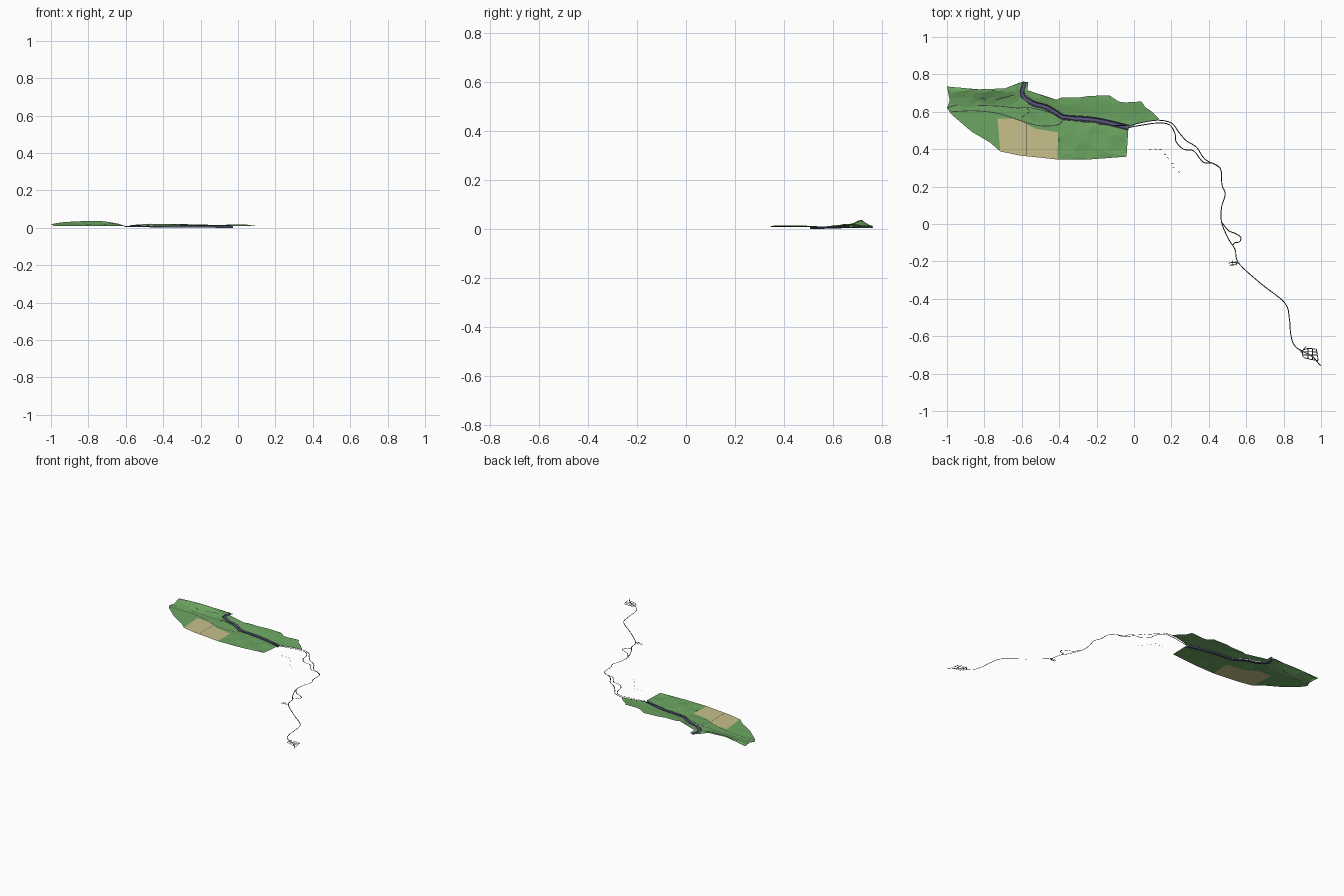
import bpy, math, random
from mathutils import Vector
from mathutils.geometry import delaunay_2d_cdt

if "Cube" in bpy.data.objects:
    bpy.data.objects.remove(bpy.data.objects["Cube"])

random.seed(4)


def material(name, rgb):
    m = bpy.data.materials.new(name)
    m.diffuse_color = (*rgb, 1)
    m.use_nodes = True
    m.node_tree.nodes["Principled BSDF"].inputs["Base Color"].default_value = m.diffuse_color
    return m


GRASS = material("grass", (0.15, 0.38, 0.12))
SAND = material("dry_field", (0.58, 0.53, 0.26))
WATER = material("water", (0.10, 0.10, 0.22))
TARMAC = material("tarmac", (0.04, 0.04, 0.045))

OUTLINE = [(-1, .735), (-.83, .72), (-.69, .725), (-.60, .76), (-.565, .76), (-.57, .715),
           (-.415, .665), (-.39, .675), (-.30, .675), (-.24, .685), (-.13, .687), (-.083, .655),
           (-.05, .65), (.04, .655), (.06, .625), (.09, .605), (.136, .56), (.02, .54),
           (-.03, .51), (-.04, .36), (-.24, .345), (-.41, .345), (-.61, .366), (-.715, .388),
           (-.77, .436), (-.87, .495), (-.976, .586), (-1, .62), (-.985, .66)]
FIELD = [(-.73, .564), (-.63, .564), (-.53, .51), (-.405, .49), (-.41, .345), (-.61, .366), (-.715, .388)]
RIVER = [(-.583, .76), (-.597, .69), (-.54, .645), (-.47, .625), (-.41, .59), (-.37, .57),
         (-.24, .56), (-.15, .545), (-.03, .515)]


def inside(p, poly):
    hit = False
    for (x1, y1), (x2, y2) in zip(poly, poly[1:] + poly[:1]):
        if (y1 > p[1]) != (y2 > p[1]) and p[0] < (x2 - x1) * (p[1] - y1) / (y2 - y1) + x1:
            hit = not hit
    return hit


def distance(p, path):
    p, best = Vector(p), 9
    for a, b in zip(path, path[1:]):
        a, b = Vector(a), Vector(b)
        t = (p - a).dot(b - a) / (b - a).length_squared
        best = min(best, (p - a.lerp(b, min(1, max(0, t)))).length)
    return best


def ramp(x, keys):
    for (a, u), (b, v) in zip(keys, keys[1:]):
        if a <= x <= b:
            return u + (v - u) * (x - a) / (b - a)
    return 0


def height(x, y):
    # north-west ridge, northern hills and rolling southern ground, flattened at the river
    h = ramp(x, [(-1, .014), (-.95, .022), (-.8, .031), (-.68, .025), (-.58, 0)]) * max(0, 1 - abs(y - .715) / .065)
    if x > -.57:
        h += ramp(x, [(-.57, .014), (-.3, .011), (-.1, .006), (.03, .011), (.14, 0)]) * \
            max(0, min(1, (y - .57) / .08))
    if x > -.4 and y < .52:
        h += .0035 * (1 + math.sin(31 * x + 9 * y) * math.cos(37 * y - 8 * x))
    return .009 + h * min(1, distance((x, y), RIVER) / .05)


def smooth(path, n=4):
    pts = [Vector(p) for p in path]
    pts = [2 * pts[0] - pts[1]] + pts + [2 * pts[-1] - pts[-2]]
    out = []
    for a, b, c, d in zip(pts, pts[1:], pts[2:], pts[3:]):
        for i in range(n):
            t = i / n
            out.append(.5 * (2 * b + (c - a) * t + (2 * a - 5 * b + 4 * c - d) * t * t
                             + (3 * b - a - 3 * c + d) * t ** 3))
    return out + [pts[-2]]


def offset(path, d):
    pts = [Vector(p) for p in path]
    res = []
    for i, p in enumerate(pts):
        t = (pts[min(i + 1, len(pts) - 1)] - pts[max(i - 1, 0)]).normalized()
        res.append(p + Vector((-t.y, t.x)) * d)
    return res


def mesh_object(name, verts, faces, mats):
    me = bpy.data.meshes.new(name)
    me.from_pydata(verts, [], faces)
    for m in mats:
        me.materials.append(m)
    ob = bpy.data.objects.new(name, me)
    bpy.context.collection.objects.link(ob)
    return ob


def roads(name, paths, width=.005, n=4):
    verts, faces = [], []
    for path in paths:
        mid = smooth(path, n)
        k = len(verts)
        for l, r in zip(offset(mid, width / 2), offset(mid, -width / 2)):
            on_land = inside((l + r) / 2, OUTLINE)
            for q in (r, l):
                verts.append((q.x, q.y, (height(*q) if on_land else .009) + .001))
        faces += [(k + 2 * i, k + 2 * i + 2, k + 2 * i + 3, k + 2 * i + 1) for i in range(len(mid) - 1)]
    return mesh_object(name, verts, faces, [TARMAC])


# terrain: faceted sheet with a field and an open river channel
course = smooth(RIVER, 3)
bank_l, bank_r = offset(course, .011), offset(course, -.011)
channel = [tuple(p) for p in bank_l + bank_r[::-1]]
points, edges = [], []
for loop in (OUTLINE, FIELD, channel):
    k, n = len(points), len(loop)
    points += [Vector(p) for p in loop]
    edges += [(k + i, k + (i + 1) % n) for i in range(n)]
for i in range(29):
    for j in range(11):
        p = (-.99 + .04 * i + random.uniform(-.012, .012), .35 + .04 * j + random.uniform(-.012, .012))
        if inside(p, OUTLINE) and not inside(p, channel):
            points.append(Vector(p))
flat, _, tris, *_ = delaunay_2d_cdt(points, edges, [], 0, 1e-5)
kept, slots = [], []
for t in tris:
    c = sum((flat[i] for i in t), Vector((0, 0))) / 3
    if inside(c, OUTLINE) and not inside(c, channel):
        kept.append(t)
        slots.append(int(inside(c, FIELD)))
land = mesh_object("terrain", [(p.x, p.y, height(*p)) for p in flat], kept, [GRASS, SAND])
for f, s in zip(land.data.polygons, slots):
    f.material_index = s

# river: sloping banks and a water surface falling to the east
verts, faces, n = [], [], len(course)
for d in (-.011, -.008, .008, .011):
    for i, p in enumerate(offset(course, d)):
        verts.append((p.x, p.y, .009 if abs(d) > .01 else .005 * (1 - i / (n - 1))))
for s in range(3):
    faces += [(s * n + i, s * n + i + 1, s * n + n + i + 1, s * n + n + i) for i in range(n - 1)]
mesh_object("river", verts, faces, [WATER])

# roads and tracks crossing the terrain
roads("river_roads", [[tuple(p) for p in offset(RIVER[1:], d)] for d in (.014, -.014)], .004)
roads("valley_roads", [
    [(-1, .62), (-.93, .64), (-.85, .635), (-.72, .63), (-.62, .62), (-.58, .625), (-.5, .61), (-.4, .58)],
    [(-.98, .60), (-.85, .605), (-.72, .59), (-.6, .55), (-.5, .525), (-.41, .53), (-.37, .565)],
    [(-.82, .675), (-.77, .66), (-.68, .68), (-.62, .695)],
    [(-.58, .625), (-.56, .60), (-.6, .57)],
    [(-.37, .565), (-.24, .54), (-.15, .53), (-.03, .525)]], .004)
roads("field_track", [[(-.575, .54), (-.575, .37)]], .003)

# long road south, with its parallel lane and side loop
roads("main_road", [[
    (-.03, .525), (.03, .54), (.125, .555), (.20, .54), (.24, .49), (.28, .445), (.335, .41), (.38, .345),
    (.46, .30), (.47, .21), (.488, .16), (.468, .09), (.468, .01), (.505, -.08), (.54, -.135), (.56, -.21),
    (.68, -.32), (.805, -.42), (.83, -.50), (.838, -.59), (.858, -.65), (.90, -.68), (.955, -.71), (.998, -.759)]])
roads("parallel_lane", [[
    (-.03, .515), (.02, .525), (.125, .54), (.19, .53), (.22, .48), (.225, .44), (.265, .40), (.32, .39),
    (.37, .33), (.42, .325), (.46, .30)]])
roads("side_loop", [[(.468, .01), (.505, -.035), (.54, -.05), (.57, -.07), (.565, -.095), (.54, -.10), (.525, -.115)]])

# village and town street networks
roads("village_streets", [
    [(.505, -.21), (.53, -.205), (.56, -.21)], [(.51, -.22), (.54, -.218), (.555, -.205)],
    [(.525, -.195), (.53, -.222)], [(.545, -.20), (.547, -.222)]], .004, 2)
roads("town_streets", [
    [(.89, -.68), (.93, -.665), (.975, -.67)], [(.89, -.685), (.94, -.683), (.98, -.685)],
    [(.90, -.70), (.94, -.70), (.98, -.70)], [(.91, -.715), (.95, -.725), (.985, -.73)],
    [(.92, -.655), (.90, -.68), (.905, -.715)], [(.93, -.665), (.93, -.72)],
    [(.955, -.665), (.955, -.725)], [(.975, -.67), (.98, -.70), (.985, -.73)]], .004, 2)

# scattered short track pieces south of the terrain
roads("track_pieces", [[(x, y), (x + .012, y - .004)] for x, y in (
    (.08, .40), (.11, .40), (.135, .40), (.16, .375), (.175, .355),
    (.20, .325), (.205, .305), (.235, .28))], .003, 1)
